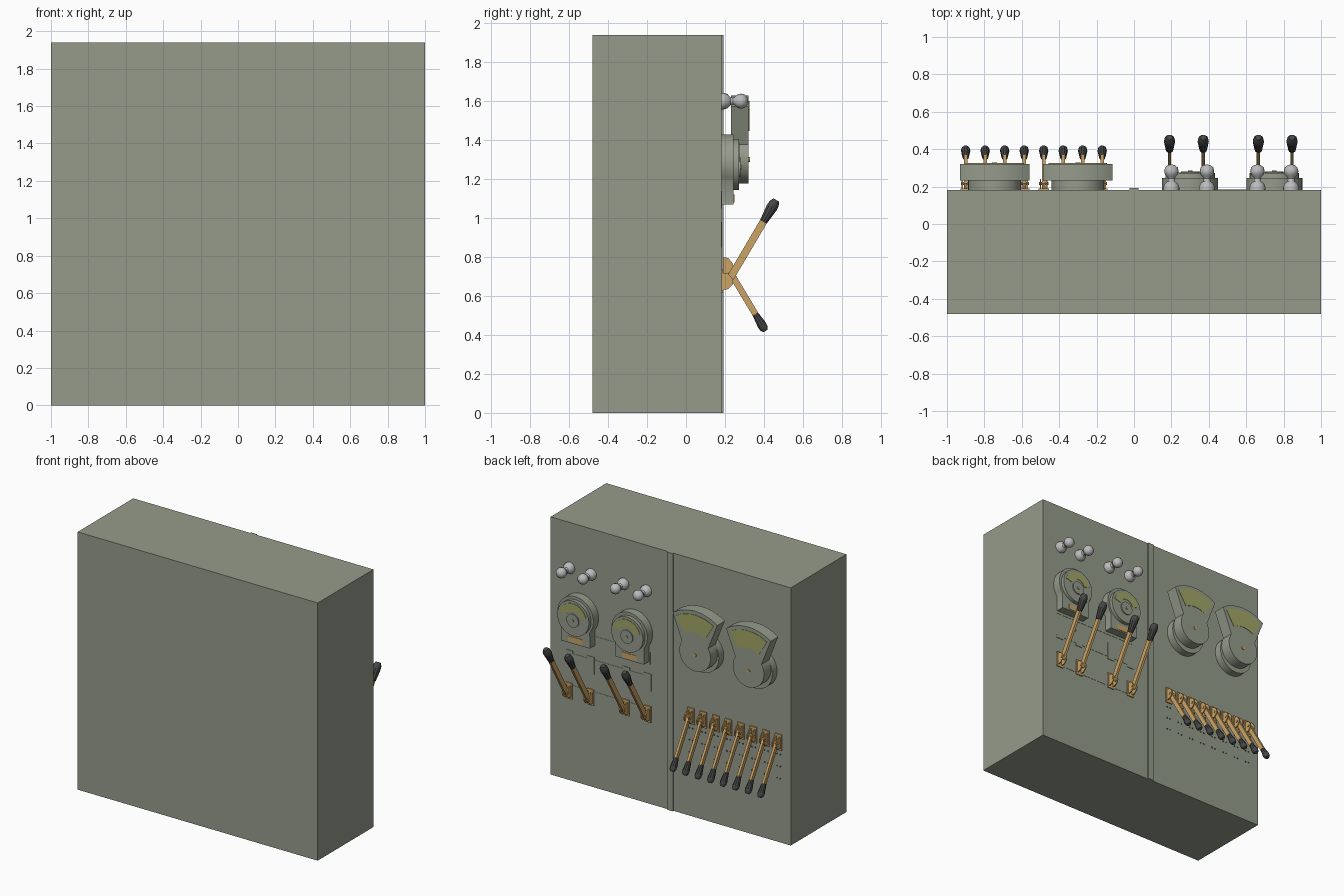
import bpy, bmesh, math
from mathutils import Vector, Matrix

if "Cube" in bpy.data.objects:
    bpy.data.objects.remove(bpy.data.objects["Cube"])

BACK = 0.182  # y of the control panel surface


def material(name, rgb):
    m = bpy.data.materials.new(name)
    m.diffuse_color = (*rgb, 1)
    m.use_nodes = True
    m.node_tree.nodes["Principled BSDF"].inputs["Base Color"].default_value = m.diffuse_color
    return m


GREEN = material("grey_green", (0.30, 0.33, 0.26))
BRASS = material("brass", (0.60, 0.37, 0.13))
BLACK = material("black_grip", (0.06, 0.06, 0.06))
STEEL = material("steel", (0.5, 0.5, 0.5))
DIAL = material("dial_yellow", (0.36, 0.38, 0.13))


def finish(name, bm, mat, smooth=True):
    bmesh.ops.recalc_face_normals(bm, faces=bm.faces)
    me = bpy.data.meshes.new(name)
    bm.to_mesh(me)
    bm.free()
    ob = bpy.data.objects.new(name, me)
    bpy.context.collection.objects.link(ob)
    me.materials.append(mat)
    if smooth:
        bpy.ops.object.select_all(action='DESELECT')
        ob.select_set(True)
        bpy.context.view_layer.objects.active = ob
        bpy.ops.object.shade_smooth_by_angle(angle=math.radians(35))
    return ob


def box(name, lo, hi, mat, matrix=Matrix()):
    bm = bmesh.new()
    lo, hi = Vector(lo), Vector(hi)
    size = hi - lo
    bmesh.ops.create_cube(bm, size=1, matrix=matrix @ Matrix.Translation((lo + hi) / 2)
                          @ Matrix.Diagonal((*size, 1)))
    return finish(name, bm, mat, False)


def prism(name, pts, x, z, y0, y1, mat):
    """Extrude an x-z outline along y."""
    bm = bmesh.new()
    f = bm.faces.new([bm.verts.new((x + px, y0, z + pz)) for px, pz in pts])
    ext = bmesh.ops.extrude_face_region(bm, geom=[f])
    vs = [g for g in ext["geom"] if isinstance(g, bmesh.types.BMVert)]
    bmesh.ops.translate(bm, verts=vs, vec=(0, y1 - y0, 0))
    return finish(name, bm, mat)


def arc(r, a0, a1, n):
    return [(r * math.cos(math.radians(a0 + (a1 - a0) * i / n)),
             r * math.sin(math.radians(a0 + (a1 - a0) * i / n))) for i in range(n + 1)]


def disc(r, n=32):
    return arc(r, 0, 360, n)[:-1]


def band(r0, r1, a0, a1, n=16):
    return arc(r1, a0, a1, n) + arc(r0, a1, a0, n)


def lathe(name, profile, matrix, mat, n=16):
    """Revolve (radius, height) points round local z."""
    bm = bmesh.new()
    vs = [bm.verts.new((r, 0, h)) for r, h in profile]
    es = [bm.edges.new(p) for p in zip(vs, vs[1:])]
    bmesh.ops.spin(bm, geom=vs + es, cent=(0, 0, 0), axis=(0, 0, 1),
                   angle=math.tau, steps=n, use_duplicate=False)
    bmesh.ops.remove_doubles(bm, verts=bm.verts, dist=1e-5)
    bm.transform(matrix)
    return finish(name, bm, mat)


def lever(name, x, y, z, tilt, length, grip, width, r):
    """Hinge bracket, flat bar and turned grip; tilt is measured from +z towards +y."""
    box(name + "_plate", (x - .028, BACK - .01, z - .06), (x + .028, BACK + .008, z + .06), BRASS)
    lug = [(0, -.045), (.035, -.04), (.058, -.015), (.058, .012), (.035, .04), (0, .045)]
    for s in (-1, 1):
        bm = bmesh.new()
        cx = x + s * .017
        f = bm.faces.new([bm.verts.new((cx - .004, BACK + a, z + b)) for a, b in lug])
        ext = bmesh.ops.extrude_face_region(bm, geom=[f])
        bmesh.ops.translate(bm, vec=(.008, 0, 0),
                            verts=[g for g in ext["geom"] if isinstance(g, bmesh.types.BMVert)])
        finish(name + "_lug", bm, BRASS, False)
    m = Matrix.Translation((x, y, z)) @ Matrix.Rotation(-math.radians(tilt), 4, 'X')
    lathe(name + "_pin", [(0, -.026), (.009, -.026), (.009, .026), (0, .026)],
          Matrix.Translation((x, y + .01, z)) @ Matrix.Rotation(math.pi / 2, 4, 'Y'), BRASS, 10)
    box(name + "_bar", (-.009, -width / 2, -.01), (.009, width / 2, length - grip * .7), BRASS, m)
    g = length - grip
    lathe(name + "_grip", [(0, g), (r * .68, g), (r * .8, g + grip * .25), (r, g + grip * .65),
                           (r * .92, g + grip * .85), (r * .55, length), (0, length)], m, BLACK, 10)


# cabinet and centre divider
box("cabinet", (-1, -.48, 0), (1, BACK, 1.94), GREEN)
box("divider_strip", (-.025, BACK - .01, 0), (.025, .192, 1.94), GREEN)

# right half: thin strips and label plates behind the large levers
for z0, z1 in ((1.05, 1.14), (.87, .96), (.63, .72)):
    box("panel_strip", (.17, BACK - .01, z0), (.88, BACK + .002, z1), GREEN)

BIG = (.19, .37, .665, .845)
for x in BIG:
    box("label_plate", (x - .03, BACK - .01, .85), (x + .03, BACK + .004, .98), GREEN)
    lever("large_lever", x, .217, .675, 30.5, .485, .13, .038, .03)

# toggle switches
for x in (.2, .39, .66, .84):
    m = Matrix.Translation((x, BACK, 1.6)) @ Matrix.Rotation(-math.pi / 2, 4, 'X')
    lathe("toggle_switch", [(0, -.01), (.042, -.01), (.043, .012), (.036, .032), (.02, .046),
                            (.017, .06), (.022, .07), (.034, .082), (.039, .1), (.034, .119),
                            (.02, .132), (0, .137)], m, STEEL)

# round gauges with a square foot
for x in (.3, .75):
    foot = arc(.15, -37, 217, 32) + [(-.12, -.21), (.12, -.21)]
    prism("round_gauge_case", foot, x, 1.28, BACK - .01, .245, GREEN)
    prism("round_gauge_rim", disc(.132), x, 1.275, .24, .272, GREEN)
    prism("round_gauge_scale", band(.058, .112, 15, 165), x, 1.275, .27, .275, DIAL)
    prism("round_gauge_hub", disc(.05, 24), x, 1.26, .27, .28, GREEN)
    prism("round_gauge_screw", disc(.012, 12), x, 1.26, .275, .285, GREEN)
    box("round_gauge_tag", (x - .06, .24, 1.08), (x + .06, .248, 1.12), BRASS)

# fan-shaped gauges
for x in (-.3, -.745):
    fan = arc(.323, 55, 125, 16) + arc(.13, 147, 393, 32)
    prism("fan_gauge_base", disc(.142), x, 1.28, BACK - .01, .24, GREEN)
    prism("fan_gauge_case", fan, x, 1.307, .232, .322, GREEN)
    prism("fan_gauge_scale", band(.165, .295, 58, 122), x, 1.307, .32, .325, DIAL)
    prism("fan_gauge_screw", disc(.013, 12), x, 1.3, .32, .328, BRASS)

# row of eight small levers with stop studs
for i in range(8):
    x = -.17 - i * .1043
    lever("small_lever", x, .207, .755, 149, .39, .1, .032, .025)
    for z in (.66, .57, .48):
        for s in (-1, 1):
            prism("stop_stud", disc(.006, 6), x + s * .014, z, BACK - .005, BACK + .003, BLACK)
